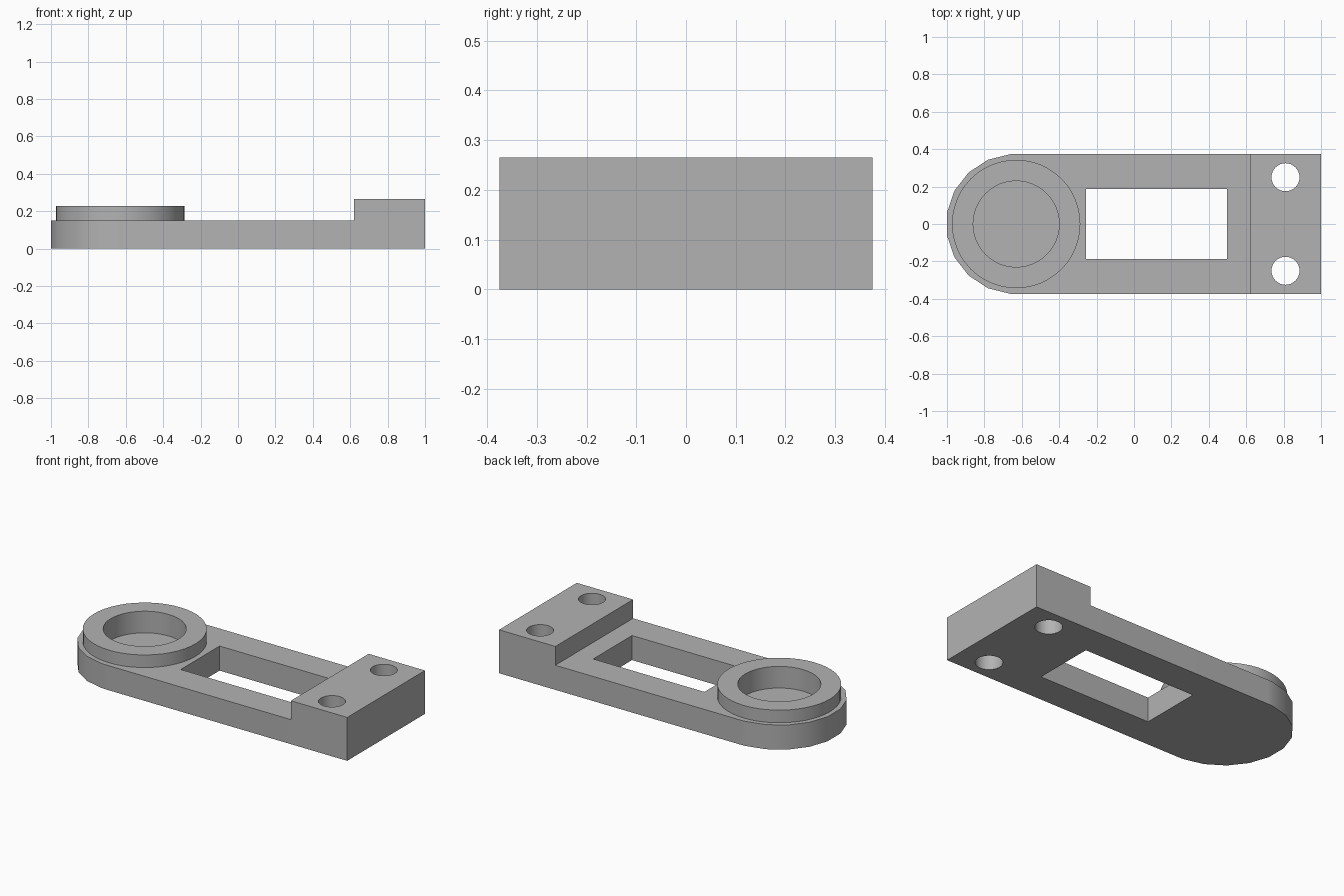
import bpy
import bmesh
from math import cos, sin, pi, radians

cube = bpy.data.objects.get("Cube")
if cube:
    bpy.data.objects.remove(cube, do_unlink=True)

grey = bpy.data.materials.new("plain_grey")
grey.use_nodes = True
colour = (0.45, 0.45, 0.45, 1)
grey.diffuse_color = colour
grey.node_tree.nodes["Principled BSDF"].inputs["Base Color"].default_value = colour


def prism(name, outline, z0, z1):
    """Extrude a counter-clockwise outline from z0 to z1."""
    bm = bmesh.new()
    base = bm.faces.new([bm.verts.new((x, y, z0)) for x, y in outline])
    top = bmesh.ops.extrude_face_region(bm, geom=[base])["geom"]
    moved = [v for v in top if isinstance(v, bmesh.types.BMVert)]
    bmesh.ops.translate(bm, verts=moved, vec=(0, 0, z1 - z0))
    bmesh.ops.recalc_face_normals(bm, faces=bm.faces)
    mesh = bpy.data.meshes.new(name)
    bm.to_mesh(mesh)
    bm.free()
    mesh.materials.append(grey)
    obj = bpy.data.objects.new(name, mesh)
    bpy.context.collection.objects.link(obj)
    return obj


def rect(x0, x1, half):
    return [(x0, -half), (x1, -half), (x1, half), (x0, half)]


def circle(x, y, r, n=48):
    return [(x + r * cos(2 * pi * i / n), y + r * sin(2 * pi * i / n)) for i in range(n)]


def combine(body, tool, operation):
    """Apply a boolean and discard the tool."""
    tool.hide_render = True
    mod = body.modifiers.new(operation, 'BOOLEAN')
    mod.operation = operation
    mod.solver = 'EXACT'
    mod.object = tool
    bpy.context.view_layer.objects.active = body
    bpy.ops.object.modifier_apply(modifier=mod.name)
    bpy.data.objects.remove(tool, do_unlink=True)


HALF = 0.375
BOSS_X = -0.63
PLATE_TOP = 0.15

# Plate with a faceted round end
step = 2 * pi / 19
arc = [pi / 2] + [pi + (i - 4.5) * step for i in range(10)] + [3 * pi / 2]
end = [(BOSS_X + HALF * cos(a), HALF * sin(a)) for a in arc]
body = prism("link_plate", end + [(1, -HALF), (1, HALF)], 0, PLATE_TOP)

# Raised mounting block and round boss
combine(body, prism("mounting_block", rect(0.62, 1, HALF), 0, 0.265), 'UNION')
combine(body, prism("boss", circle(BOSS_X, 0, 0.343), 0.1, 0.227), 'UNION')

# Blind bearing pocket, rectangular window and two bolt holes
combine(body, prism("pocket_cutter", circle(BOSS_X, 0, 0.23), 0.095, 0.4), 'DIFFERENCE')
combine(body, prism("window_cutter", rect(-0.256, 0.496, 0.1875), -0.1, 0.4), 'DIFFERENCE')
for side in (-1, 1):
    hole = prism("bolt_hole_cutter", circle(0.81, side * 0.25, 0.075, 32), -0.1, 0.4)
    combine(body, hole, 'DIFFERENCE')

# Smooth round walls, crisp corners
bpy.ops.object.select_all(action='DESELECT')
body.select_set(True)
bpy.context.view_layer.objects.active = body
bpy.ops.object.shade_smooth_by_angle(angle=radians(30))
